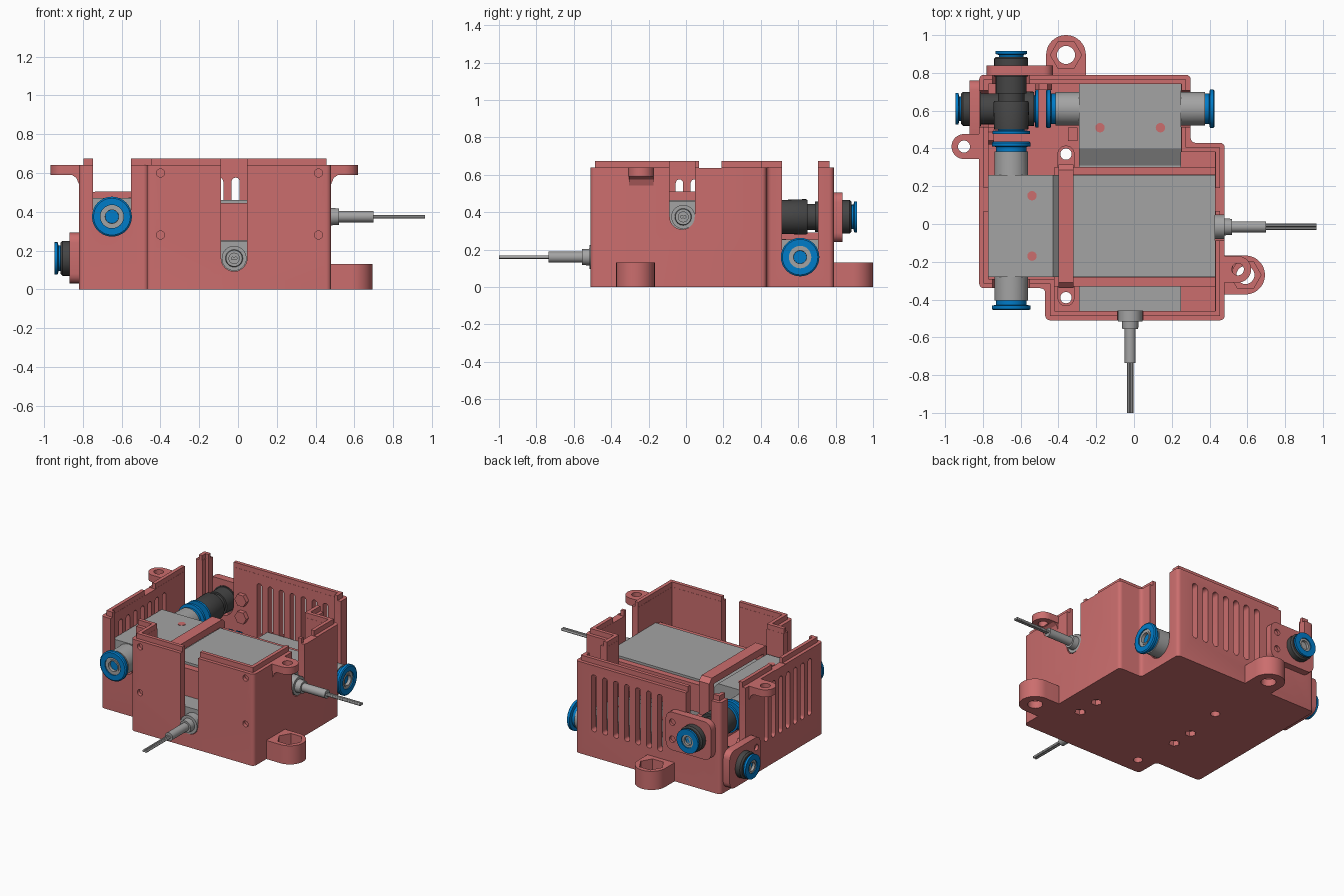
import bpy, bmesh, math
from mathutils import Vector

cube = bpy.data.objects.get("Cube")
if cube:
    bpy.data.objects.remove(cube)


def material(name, rgb):
    m = bpy.data.materials.new(name)
    m.use_nodes = True
    m.diffuse_color = (*rgb, 1)
    m.node_tree.nodes["Principled BSDF"].inputs["Base Color"].default_value = (*rgb, 1)
    return m


PINK = material("salmon_plastic", (0.6, 0.155, 0.155))
GREY = material("light_grey", (0.37, 0.37, 0.37))
BLUE = material("collar_blue", (0.0, 0.2, 0.58))
DARK = material("dark_grey", (0.06, 0.06, 0.06))
made = []


def finish(name, bm, mat):
    bmesh.ops.recalc_face_normals(bm, faces=bm.faces)
    me = bpy.data.meshes.new(name)
    bm.to_mesh(me)
    bm.free()
    me.materials.append(mat)
    ob = bpy.data.objects.new(name, me)
    bpy.context.scene.collection.objects.link(ob)
    made.append(ob)
    return ob


def prism(name, pts, axis, d0, d1, mat=PINK, bevel=0):
    """Extrude a 2D profile along an axis."""
    place = {"x": lambda a, b, d: (d, a, b), "y": lambda a, b, d: (a, d, b),
             "z": lambda a, b, d: (a, b, d)}[axis]
    bm = bmesh.new()
    lo, hi = [[bm.verts.new(place(a, b, d)) for a, b in pts] for d in (d0, d1)]
    bm.faces.new(lo)
    bm.faces.new(hi)
    sides = []
    for i in range(len(pts)):
        j = (i + 1) % len(pts)
        bm.faces.new((lo[i], lo[j], hi[j], hi[i]))
        sides.append(bm.edges.get((lo[i], hi[i])))
    bmesh.ops.recalc_face_normals(bm, faces=bm.faces)
    if bevel:
        bmesh.ops.bevel(bm, geom=sides, offset=bevel, segments=4, profile=0.5, affect="EDGES")
    return finish(name, bm, mat)


def rect(a0, a1, b0, b1):
    return [(a0, b0), (a1, b0), (a1, b1), (a0, b1)]


def box(name, x, y, z, mat=PINK, bevel=0):
    return prism(name, rect(*x, *y), "z", *z, mat, bevel)


def circle(c, r, n=24):
    return [(c[0] + r * math.cos(math.tau * i / n), c[1] + r * math.sin(math.tau * i / n))
            for i in range(n)]


def capsule(p, q, r, flat=False, n=12):
    """Rounded slot from p to q; flat squares off the q end."""
    t = math.atan2(p[1] - q[1], p[0] - q[0])

    def arc(c, s, n):
        return [(c[0] + r * math.cos(s + math.pi * (i / n - 0.5)),
                 c[1] + r * math.sin(s + math.pi * (i / n - 0.5))) for i in range(n + 1)]
    return arc(p, t, n) + (arc(q, t, 1)[::-1] if flat else arc(q, t + math.pi, n))


def turn(name, profile, origin, direction, mat, n=32):
    """Lathe (distance, radius) pairs around a direction."""
    q = Vector((0, 0, 1)).rotation_difference(Vector(direction))
    bm = bmesh.new()
    rings = [[bm.verts.new(Vector(origin) + q @ Vector((a, b, d))) for a, b in circle((0, 0), r, n)]
             for d, r in profile]
    for lo, hi in zip(rings, rings[1:]):
        for i in range(n):
            j = (i + 1) % n
            bm.faces.new((lo[i], lo[j], hi[j], hi[i]))
    bm.faces.new(rings[0])
    bm.faces.new(rings[-1])
    return finish(name, bm, mat)


def cut(ob, cutters):
    for c in cutters:
        c.hide_render = True
        m = ob.modifiers.new("cut", "BOOLEAN")
        m.operation, m.solver, m.object = "DIFFERENCE", "EXACT", c
    bpy.context.view_layer.update()
    me = bpy.data.meshes.new_from_object(ob.evaluated_get(bpy.context.evaluated_depsgraph_get()))
    ob.modifiers.clear()
    ob.data = me


def discard(cutters):
    for c in cutters:
        made.remove(c)
        bpy.data.objects.remove(c)


# Stepped housing outline: corner and inward direction
CORNERS = [(-.82, -.34, 1, 1), (-.47, -.34, 1, 1), (-.47, -.51, 1, 1), (.48, -.51, -1, 1),
           (.48, .43, -1, -1), (.30, .43, -1, -1), (.30, .79, -1, -1), (-.82, .79, 1, -1)]


def outline(inset):
    return [(x + sx * inset, y + sy * inset) for x, y, sx, sy in CORNERS]


# Openings in the walls: fitting slots, cable slots, vents
PX, PY, ZU, ZL = -.65, .61, .375, .16     # port positions, upper and lower valve heights
walls = [prism("cutter", capsule((c, z), (c, .9), r), ax, a, b) for ax, c, z, r, a, b in (
    ("y", PX, ZU, .098, -.45, -.27), ("y", PX, ZU, .098, .7, .9),
    ("x", PY, ZL, .096, .2, .4), ("x", PY, ZL, .096, -.9, -.75),
    ("y", -.02, ZL, .067, -.6, -.45), ("x", -.02, ZU, .067, .42, .6))]
walls += [box("cutter", x, (.07, .19), (.637, .8)) for x in ((-.9, -.7), (.4, .6))]
body = [prism("cutter", outline(.05), "z", .05, .9)]
for k in range(7):
    x, y = .158 - .085 * k, .285 - .08 * k
    body.append(prism("cutter", capsule((x, .2), (x, .555), .021), "y", .7, .85))
    body.append(prism("cutter", capsule((y, .2), (y, .555), .02), "x", -.9, -.75))
for x in (-.40, .415):
    for z in (.28, .6):
        body.append(prism("cutter", circle((x, z), .021), "y", -.6, -.485))
for x, y in ((-.4, .08), (-.4, -.08), (.31, 0), (.31, -.16)):
    body.append(prism("cutter", circle((x, y), .036, 6), "z", -.1, .035))
STRAP_BOLTS = [(-.36, .37), (-.36, -.39)]
for p in STRAP_BOLTS:
    body.append(prism("cutter", circle(p, .03), "z", -.1, .5))

housing = prism("housing", outline(0), "z", 0, .64, PINK, .025)
cut(housing, body + walls)
lip = prism("lid_lip", outline(.024), "z", .62, .675)
lip_core = prism("cutter", outline(.049), "z", .5, .8)
cut(lip, [lip_core] + walls)
discard(body + walls + [lip_core])


# Mounting ears: large with nut pockets, small at the rim
def ear(name, c, root, r, z, hole, pocket=0):
    ob = prism(name, capsule(c, root, r, True, 24), "z", *z)
    cutters = [prism("cutter", circle(c, hole), "z", -.2, .9)]
    if pocket:
        cutters.append(prism("cutter", circle(c, pocket, 6), "z", .05, .5))
    cut(ob, cutters)
    discard(cutters)


ear("back_foot_ear", (-.36, .895), (-.36, .78), .105, (0, .13), .048, .083)
ear("left_foot_ear", (.59, -.27), (.47, -.27), .103, (0, .13), .048, .083)
ear("left_rim_ear", (.55, -.24), (.46, -.24), .07, (.59, .64), .032)
ear("right_rim_ear", (-.9, .41), (-.8, .41), .066, (.59, .64), .032)
for name, x, s, y in (("left_ear_gusset", .479, 1, -.24), ("right_ear_gusset", -.819, -1, .41)):
    prism(name, [(x, .595), (x + s * .045, .595), (x + s * .015, .575), (x, .54)],
          "y", y - .065, y + .065)

# Fitting plates outside the walls, with hex bosses on the inside
back_plate = prism("back_fitting_plate", rect(-.78, -.43, .24, .505), "y", .785, .838, PINK, .05)
side_plate = prism("side_fitting_plate", rect(.42, .76, .03, .292), "x", -.87, -.815, PINK, .05)
for z in (-.06, .06):
    holes = [prism("cutter", circle((-.48, ZU + z), .022), "y", .82, .9),
             prism("cutter", circle((.465, ZL + z), .022), "x", -.9, -.85)]
    cut(back_plate, holes[:1])
    cut(side_plate, holes[1:])
    discard(holes)
    prism("hex_boss", circle((-.48, ZU + z), .045, 6), "y", .71, .75)
    prism("hex_boss", circle((.465, ZL + z), .045, 6), "x", -.78, -.74)

# Valve bodies: port block, sloped neck, coil
prism("upper_valve", [(-.77, .28), (-.43, .28), (.43, .29), (.43, .46), (-.32, .46), (-.32, .41),
                      (-.37, .41), (-.43, .47), (-.77, .47)], "y", -.28, .26, GREY)
prism("lower_valve", [(.74, .06), (-.46, .06), (-.46, .25), (.26, .25), (.26, .2),
                      (.31, .2), (.40, .255), (.74, .255)], "x", -.29, .25, GREY)
for x, y, z in ((-.54, .15, .47), (-.54, -.17, .47), (-.18, .51, .255), (.14, .51, .255)):
    prism("bolt_spot", circle((x, y), .025), "z", z - .01, z + .003)

# Cradle under the upper valve and strap over it
box("cradle_plate", (-.42, .43), (-.33, .303), (.252, .289))
for y in ((-.33, -.282), (.262, .303)):
    box("cradle_wall", (-.4, .43), y, (.28, .445))
box("cradle_leg", (.26, .43), (-.3, .27), (.04, .26))
box("cradle_leg", (-.42, -.31), (-.3, .27), (.04, .26))
prism("strap", [(-.34, .05), (-.283, .05), (-.283, .462), (.263, .462), (.263, .05), (.315, .05),
                (.315, .48), (.285, .51), (-.31, .51), (-.34, .48)], "x", -.4, -.32)
for (x, y), root in zip(STRAP_BOLTS, (.3, -.32)):
    ear("strap_foot", (x, y), (x, root), .045, (.045, .25), .03)
box("corner_post", (-.35, -.30), (.44, .51), (.04, .2))


# Push-in ports on the valve blocks
def port(origin, direction):
    turn("valve_port", [(-.02, .09), (.125, .088), (.125, .062), (.168, .06), (.168, .045),
                        (.172, .045), (.172, .035), (.1, .033)], origin, direction, GREY)
    turn("port_collar", [(.12, .08), (.148, .08), (.152, .103), (.17, .103), (.176, .095),
                         (.176, .06), (.15, .06)], origin, direction, BLUE)


port((PX, -.28, ZU), (0, -1, 0))
port((PX, .26, ZU), (0, 1, 0))
port((.25, PY, ZL), (1, 0, 0))
port((-.29, PY, ZL), (-1, 0, 0))


# Bulkhead tube fittings through the plates
def bulkhead(origin, direction):
    turn("bulkhead_body", [(.5, .09), (.64, .095), (.65, .09), (.65, .07), (.69, .07), (.69, .082),
                           (.78, .082), (.78, .09), (.875, .09), (.885, .08)],
         origin, direction, DARK)
    turn("inner_collar", [(.505, .07), (.496, .07), (.492, .1), (.476, .1), (.476, .055),
                          (.49, .055)], origin, direction, BLUE)
    turn("outer_collar", [(.88, .065), (.895, .065), (.9, .083), (.915, .083), (.915, .045),
                          (.89, .045)], origin, direction, BLUE)
    turn("tube_seat", [(.885, .045), (.908, .045), (.908, .03), (.89, .03)],
         origin, direction, GREY)


bulkhead((PX, 0, ZU), (0, 1, 0))
bulkhead((-.03, PY, ZL), (-1, 0, 0))


# Cable glands with a twin wire
def cable(origin, direction, side):
    turn("cable_gland", [(-.02, .064), (.05, .064), (.05, .045), (.09, .042), (.09, .029),
                         (.27, .029), (.27, .012)], origin, direction, GREY)
    for s in (-.008, .008):
        turn("wire", [(.25, .009), (.535, .009)], Vector(origin) + Vector(side) * s,
             direction, GREY, 12)


cable((-.02, -.465, ZL), (0, -1, 0), (1, 0, 0))
cable((.43, -.015, ZU), (1, 0, 0), (0, 1, 0))

# Smooth round parts, keep hard edges
bpy.ops.object.select_all(action="DESELECT")
for ob in made:
    ob.select_set(True)
bpy.context.view_layer.objects.active = made[0]
bpy.ops.object.shade_smooth_by_angle()
